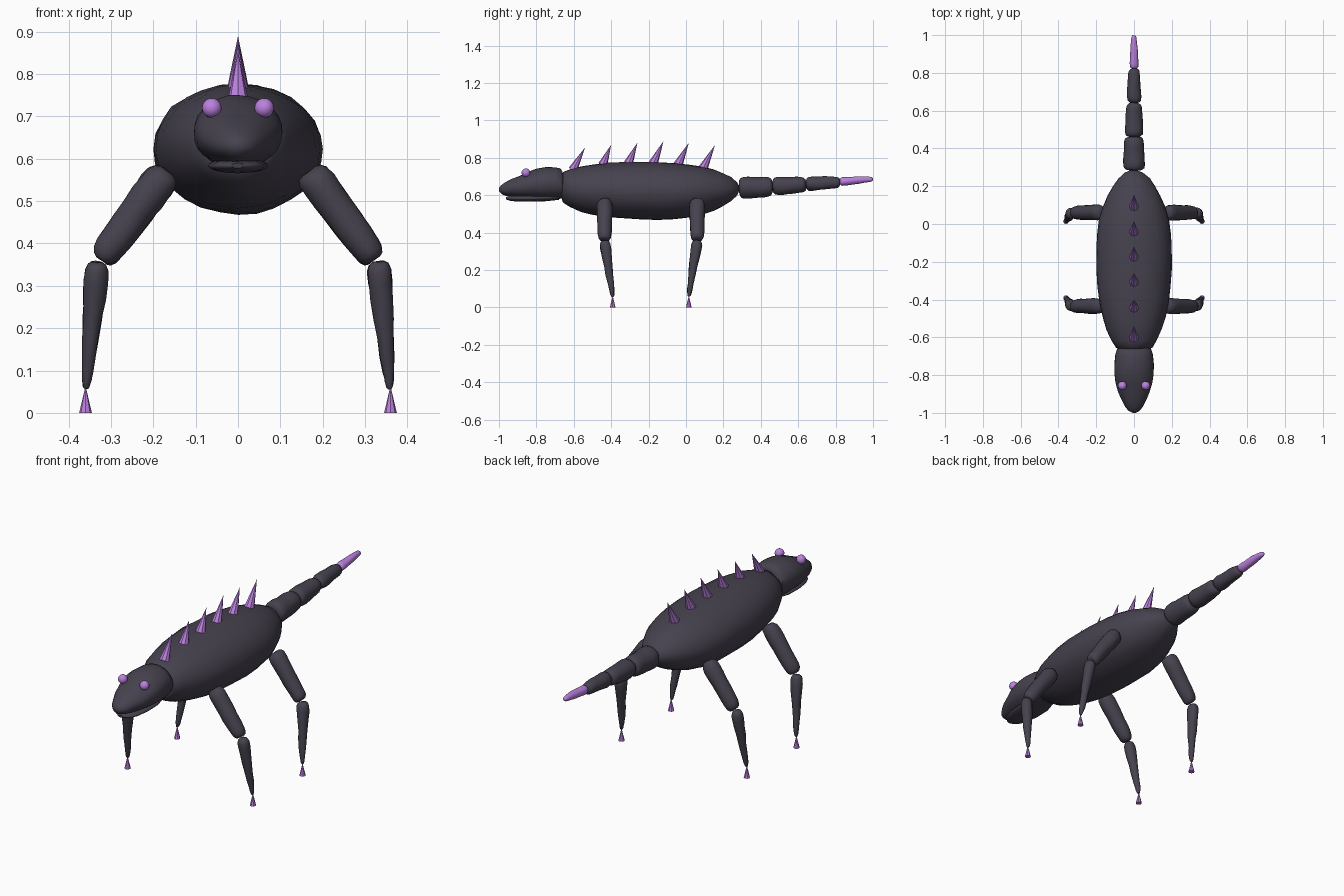
import bpy, bmesh, math
from mathutils import Vector, noise

if "Cube" in bpy.data.objects:
    bpy.data.objects.remove(bpy.data.objects["Cube"])


def material(name, color):
    m = bpy.data.materials.new(name)
    m.diffuse_color = (*color, 1)
    m.use_nodes = True
    m.node_tree.nodes["Principled BSDF"].inputs["Base Color"].default_value = m.diffuse_color
    return m


DARK = material("dark hide", (0.062, 0.055, 0.078))
PURPLE = material("purple horn", (0.50, 0.22, 0.74))


def finish(name, bm, mat, smooth=True):
    bmesh.ops.recalc_face_normals(bm, faces=bm.faces)
    me = bpy.data.meshes.new(name)
    bm.to_mesh(me)
    bm.free()
    me.materials.append(mat)
    ob = bpy.data.objects.new(name, me)
    bpy.context.collection.objects.link(ob)
    if smooth:
        bpy.ops.object.select_all(action='DESELECT')
        ob.select_set(True)
        bpy.context.view_layer.objects.active = ob
        bpy.ops.object.shade_smooth_by_angle(angle=math.radians(50))
    return ob


def loft(name, rings, mat, bump=0.003, sides=28):
    """rings: (centre, half width, half height), slightly lumpy surface"""
    axis = Vector(rings[-1][0]) - Vector(rings[0][0])
    q = axis.to_track_quat('Z', 'Y')
    bm = bmesh.new()
    loops = []
    for c, a, b in rings:
        loop = []
        for i in range(sides):
            t = math.tau * i / sides
            p = Vector(c) + q @ Vector((a * math.cos(t), b * math.sin(t), 0))
            loop.append(bm.verts.new(p + noise.noise_vector(p * 22) * bump))
        loops.append(loop)
    for u, v in zip(loops, loops[1:]):
        for i in range(sides):
            j = (i + 1) % sides
            bm.faces.new((u[i], u[j], v[j], v[i]))
    bm.faces.new(loops[0])
    bm.faces.new(loops[-1])
    return finish(name, bm, mat)


def along_y(name, profile, mat, bump=0.003):
    """profile: (y, half width, bottom z, top z)"""
    return loft(name, [((0, y, (lo + hi) / 2), w, (hi - lo) / 2)
                       for y, w, lo, hi in profile], mat, bump)


def limb(name, p, q, r0, r1, mat, bump=0.004):
    """tapered segment with blunt rounded ends"""
    p, q = Vector(p), Vector(q)
    shape = [(0, .45), (.02, .72), (.07, .92), (.16, 1), (.3, 1.02), (.45, 1),
             (.6, 1), (.75, 1), (.87, .98), (.94, .9), (.985, .7), (1, .45)]
    rings = []
    for t, s in shape:
        r = (r0 + (r1 - r0) * t) * s
        rings.append((p.lerp(q, t), r, r))
    return loft(name, rings, mat, bump, 20)


def spike(name, base, tip, r, sides, mat):
    base, tip = Vector(base), Vector(tip)
    d = tip - base
    bm = bmesh.new()
    bmesh.ops.create_cone(bm, cap_ends=True, segments=sides, radius1=r,
                          radius2=0, depth=d.length)
    rot = d.to_track_quat('Z', 'Y')
    for v in bm.verts:
        v.co = (base + tip) / 2 + rot @ v.co
    return finish(name, bm, mat, False)


# body
along_y("body", [
    (-.662, .08, .575, .71), (-.655, .095, .56, .725), (-.62, .118, .538, .738),
    (-.56, .146, .512, .754), (-.5, .165, .497, .765), (-.42, .182, .483, .773),
    (-.33, .194, .475, .777), (-.24, .199, .471, .778), (-.15, .2, .469, .777),
    (-.06, .196, .471, .771), (.02, .185, .481, .763), (.09, .165, .497, .752),
    (.15, .14, .518, .735), (.2, .112, .542, .716), (.24, .083, .568, .695),
    (.27, .05, .595, .67), (.282, .022, .615, .65)], DARK, 0.004)

# head and lower jaw
along_y("head", [
    (-.655, .07, .6, .73), (-.662, .09, .585, .743), (-.69, .099, .578, .75),
    (-.74, .105, .576, .751), (-.79, .105, .578, .743), (-.84, .098, .582, .725),
    (-.89, .083, .587, .702), (-.93, .066, .591, .686), (-.965, .048, .597, .668),
    (-.988, .03, .606, .654), (-1.0, .01, .62, .64)], DARK)
along_y("lower_jaw", [
    (-.68, .05, .575, .6), (-.75, .07, .568, .602), (-.83, .07, .566, .601),
    (-.9, .06, .566, .599), (-.94, .043, .57, .596), (-.963, .015, .578, .59)],
    DARK, 0.001)

# eyes
for side, s in (("left", 1), ("right", -1)):
    bm = bmesh.new()
    bmesh.ops.create_uvsphere(bm, u_segments=20, v_segments=12, radius=.023)
    bmesh.ops.translate(bm, verts=bm.verts, vec=(s * .062, -.856, .72))
    finish(side + "_eye", bm, PURPLE)

# tail segments
limb("tail_segment_1", (0, .283, .638), (0, .463, .645), .059, .051, DARK)
limb("tail_segment_2", (0, .462, .648), (0, .642, .658), .05, .041, DARK)
limb("tail_segment_3", (0, .642, .66), (0, .822, .67), .04, .03, DARK)
limb("tail_tip", (0, .822, .673), (0, 1.0, .686), .025, .014, PURPLE)

# back spikes
for i, (y, z, ty, tz) in enumerate([
        (-.605, .735, -.54, .855), (-.445, .762, -.40, .87),
        (-.308, .77, -.26, .88), (-.175, .77, -.12, .89),
        (-.042, .763, .015, .88), (.092, .745, .155, .868)]):
    spike(f"back_spike_{i + 1}", (0, y, z), (0, ty, tz), .025, 8, PURPLE)

# legs, each with thigh, shin and claw
for end, hip_y, knee_y, foot_y in (("front", -.435, -.435, -.392),
                                   ("back", .06, .06, .015)):
    for side, s in (("left", 1), ("right", -1)):
        n = f"{end}_{side}_"
        limb(n + "upper_leg", (s * .168, hip_y, .572), (s * .323, knee_y, .362),
             .043, .036, DARK)
        limb(n + "lower_leg", (s * .332, knee_y, .357), (s * .359, foot_y, .058),
             .032, .011, DARK)
        spike(n + "claw", (s * .36, foot_y, 0), (s * .36, foot_y, .064),
              .015, 8, PURPLE)
